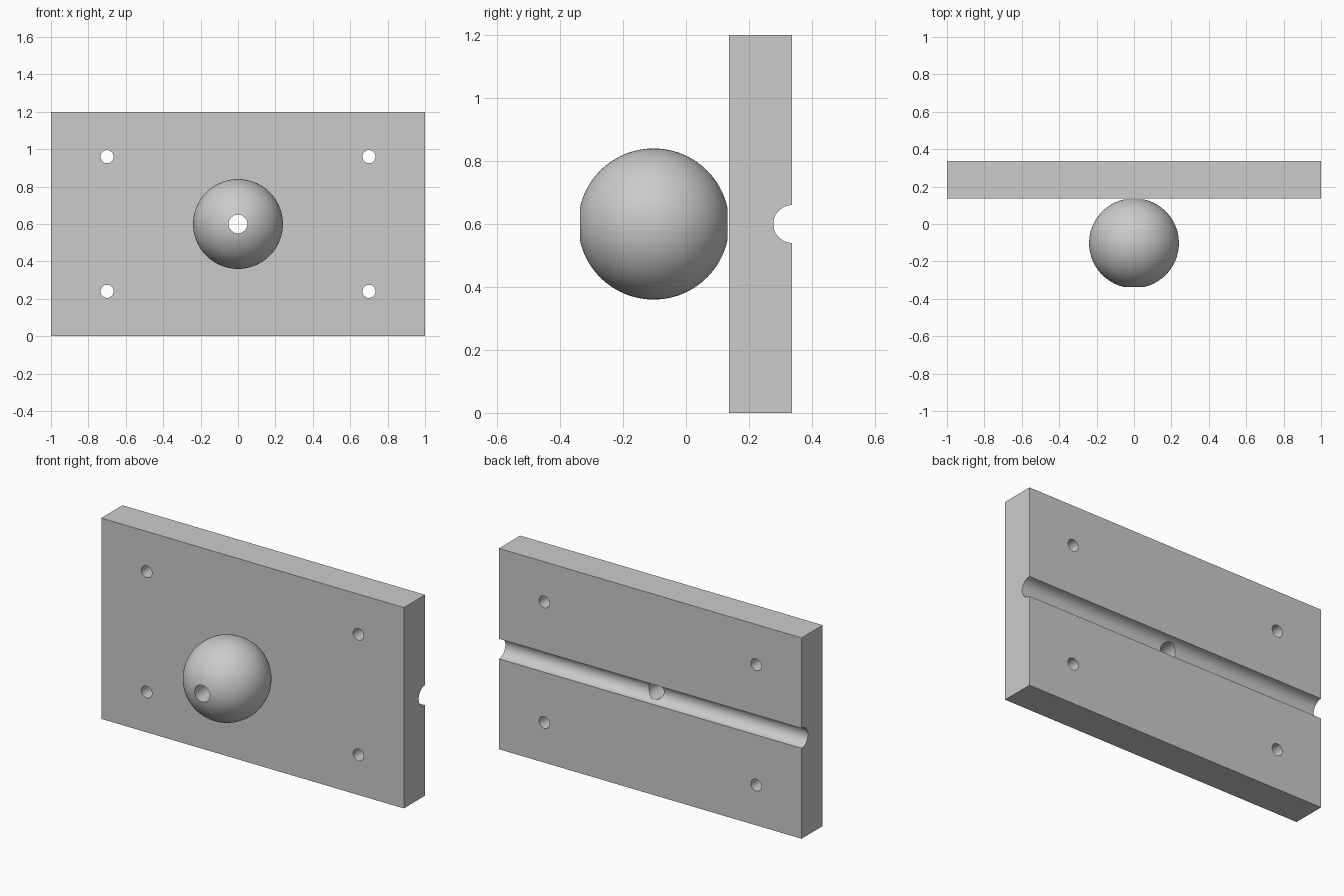
import bpy, bmesh
from math import sin, cos, asin, pi, radians

if "Cube" in bpy.data.objects:
    bpy.data.objects.remove(bpy.data.objects["Cube"])

FRONT, THICK = 0.1373, 0.2          # front face of plate and its thickness
BACK, MID_Z = FRONT + THICK, 0.6
BALL_R, BORE_R = 0.24, 0.05


def smooth(ob):
    bpy.ops.object.select_all(action='DESELECT')
    ob.select_set(True)
    bpy.context.view_layer.objects.active = ob
    bpy.ops.object.shade_smooth_by_angle(angle=radians(30))


def drill(target, loc, rot, radius, depth):
    """Subtract a round cylinder from the target, then discard the cutter."""
    bpy.ops.mesh.primitive_cylinder_add(vertices=64, radius=radius, depth=depth,
                                        location=loc, rotation=rot)
    cutter = bpy.context.object
    cutter.hide_render = True
    mod = target.modifiers.new("drill", 'BOOLEAN')
    mod.operation, mod.solver, mod.object = 'DIFFERENCE', 'EXACT', cutter
    bpy.context.view_layer.objects.active = target
    bpy.ops.object.modifier_apply(modifier=mod.name)
    bpy.data.objects.remove(cutter)


# Mounting plate
bpy.ops.mesh.primitive_cube_add(size=1, location=(0, FRONT + THICK / 2, MID_Z))
plate = bpy.context.object
plate.name = "mounting_plate"
plate.scale = (2, THICK, 1.2)
bpy.ops.object.transform_apply(location=True, rotation=False, scale=True)

# Groove along the back, central hole and four screw holes
mid_y = FRONT + THICK / 2
drill(plate, (0, BACK, MID_Z), (0, pi / 2, 0), 0.06, 2.4)
drill(plate, (0, mid_y, MID_Z), (pi / 2, 0, 0), BORE_R, 0.5)
for x in (-0.7, 0.7):
    for z in (0.24, 0.96):
        drill(plate, (x, mid_y, z), (pi / 2, 0, 0), 0.035, 0.5)
smooth(plate)

# Bored ball: closed arc-and-bore profile spun about the y axis
bm = bmesh.new()
a0, n = asin(BORE_R / BALL_R), 48
verts = []
for i in range(n + 1):
    a = a0 + (pi - 2 * a0) * i / n
    verts.append(bm.verts.new((BALL_R * sin(a), -BALL_R * cos(a), 0)))
edges = [bm.edges.new((verts[i], verts[(i + 1) % (n + 1)])) for i in range(n + 1)]
bmesh.ops.spin(bm, geom=verts + edges, cent=(0, 0, 0), axis=(0, 1, 0),
               angle=2 * pi, steps=96)
bmesh.ops.remove_doubles(bm, verts=bm.verts, dist=1e-5)
bmesh.ops.recalc_face_normals(bm, faces=bm.faces)
mesh = bpy.data.meshes.new("bored_ball")
bm.to_mesh(mesh)
bm.free()
ball = bpy.data.objects.new("bored_ball", mesh)
ball.location = (0, FRONT - BALL_R, MID_Z)
bpy.context.collection.objects.link(ball)
smooth(ball)
